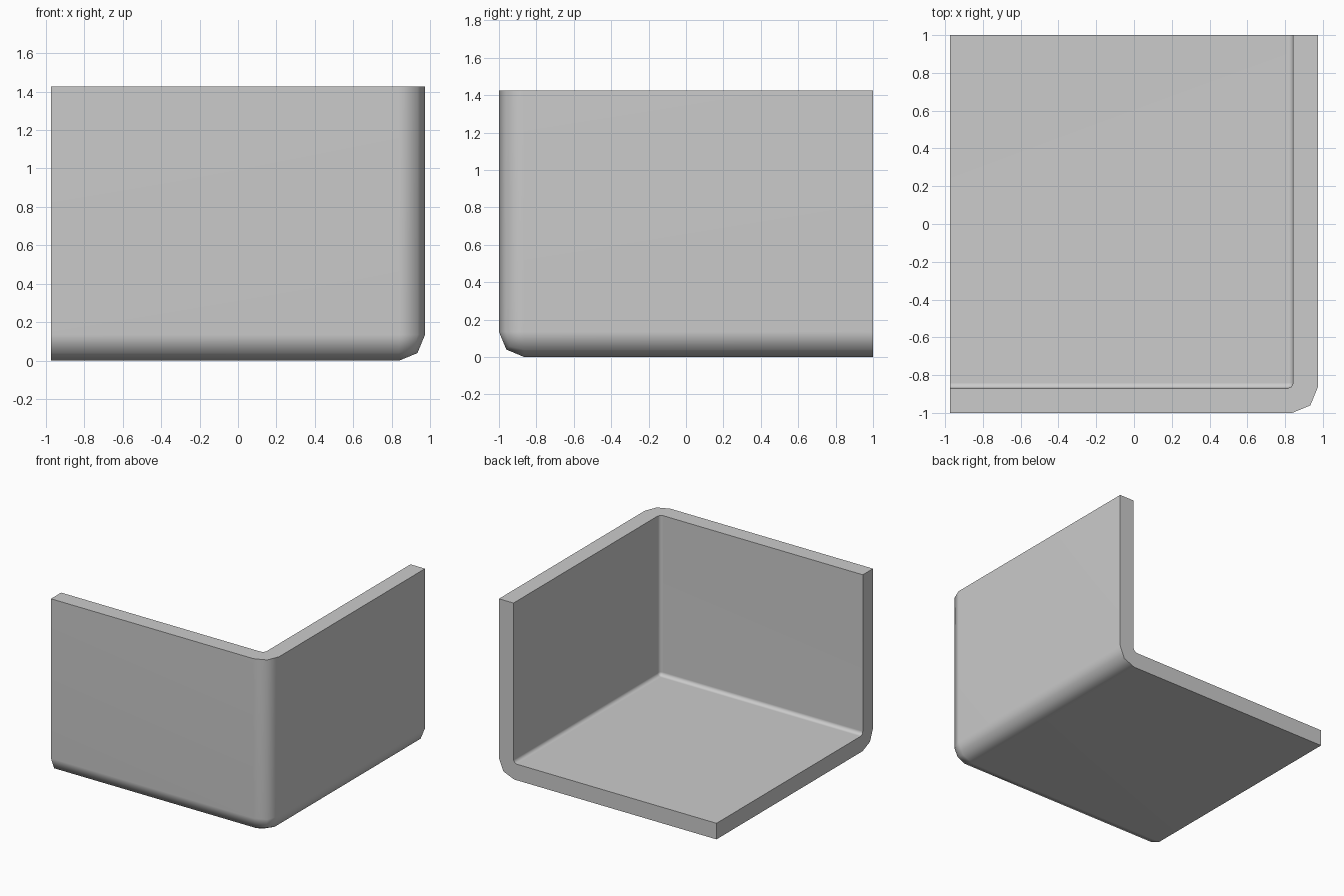
import bpy, bmesh
from mathutils import Vector

if "Cube" in bpy.data.objects:
    bpy.data.objects.remove(bpy.data.objects["Cube"])

LEFT, BACK, TOP = -0.973, 1.0, 1.425


def rounded_corner(corner, radius):
    """Three walls meeting at a corner, with two-segment rounded edges."""
    x, y, z = corner
    bm = bmesh.new()
    bmesh.ops.create_cube(bm, size=1)
    for v in bm.verts:
        v.co = (x if v.co.x > 0 else LEFT,
                y if v.co.y < 0 else BACK,
                z if v.co.z < 0 else TOP)
    tip = min(bm.verts, key=lambda v: (v.co - Vector(corner)).length)
    bmesh.ops.bevel(bm, geom=list(tip.link_edges), offset=radius, segments=2,
                    profile=0.5, affect='EDGES', clamp_overlap=False)
    bm.normal_update()
    # remove the three open sides
    open_sides = [f for f in bm.faces
                  if f.normal.x < -0.99 or f.normal.y > 0.99 or f.normal.z > 0.99]
    bmesh.ops.delete(bm, geom=open_sides, context='FACES')
    bm.verts.index_update()
    verts = [v.co.copy() for v in bm.verts]
    faces = [[v.index for v in f.verts] for f in bm.faces]
    rim = [[v.index for v in e.verts] for e in bm.edges if e.is_boundary]
    bm.free()
    return verts, faces, rim


# outer and inner skins share one layout, so the rim joins index to index
outer, faces, rim = rounded_corner((0.973, -1.0, 0.0), 0.135)
inner, _, _ = rounded_corner((0.843, -0.87, 0.13), 0.03)
n = len(outer)
all_faces = faces + [[i + n for i in reversed(f)] for f in faces]
all_faces += [[a, b, b + n, a + n] for a, b in rim]

mesh = bpy.data.meshes.new("corner_guard")
mesh.from_pydata(outer + inner, [], all_faces)
bm = bmesh.new()
bm.from_mesh(mesh)
bmesh.ops.recalc_face_normals(bm, faces=bm.faces)
bm.to_mesh(mesh)
bm.free()

guard = bpy.data.objects.new("corner_guard", mesh)
bpy.context.collection.objects.link(guard)
bpy.context.view_layer.objects.active = guard
guard.select_set(True)
bpy.ops.object.shade_smooth_by_angle(angle=1.0)

# keep the large walls evenly shaded
weighted = guard.modifiers.new("even_walls", 'WEIGHTED_NORMAL')
weighted.keep_sharp = True
